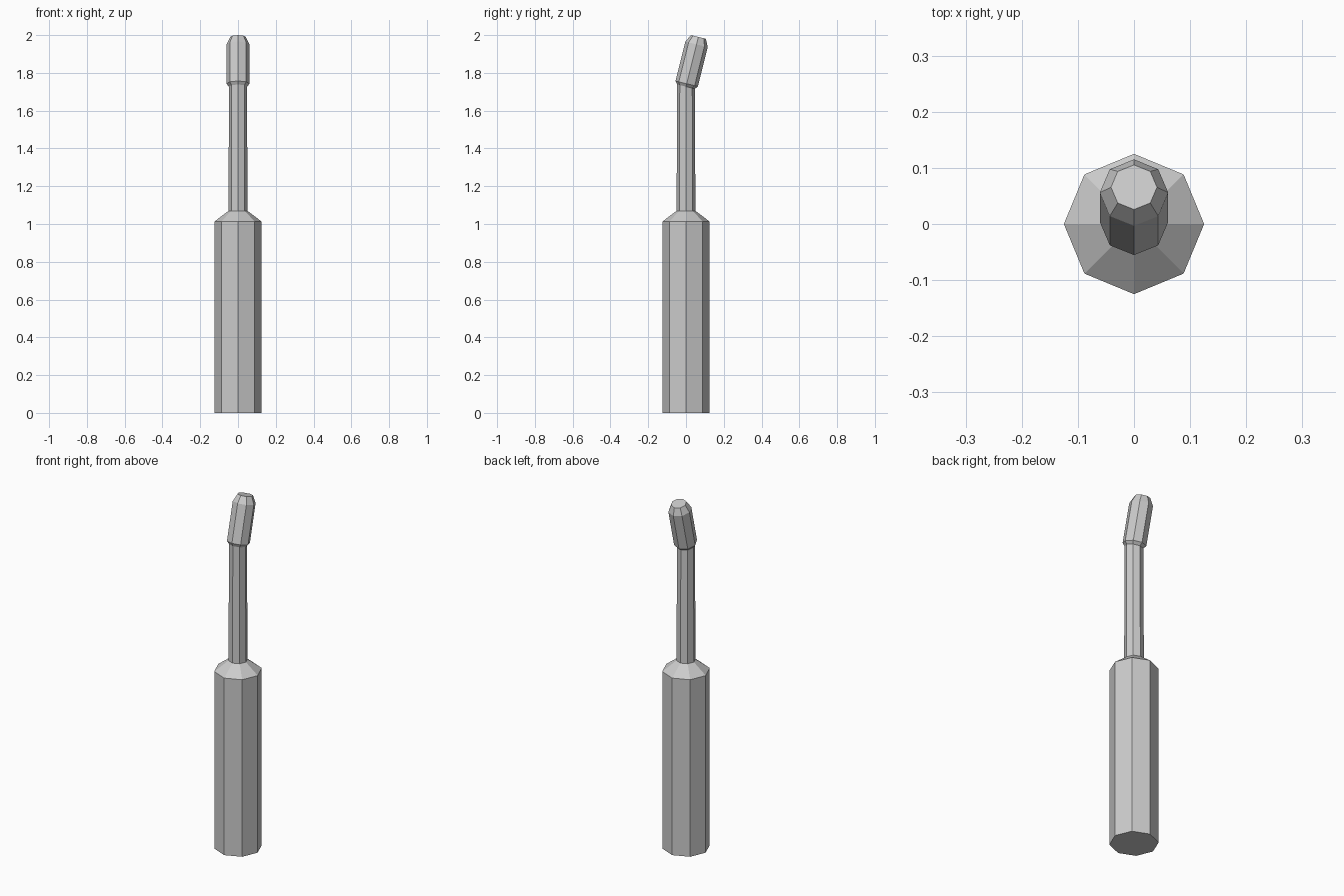
import bpy, bmesh
from math import sin, cos, pi, radians
from mathutils import Vector, Matrix

if "Cube" in bpy.data.objects:
    bpy.data.objects.remove(bpy.data.objects["Cube"])

SIDES = 8
TILT = Matrix.Rotation(radians(-14), 3, 'X')    # head leans towards +y
FLAT = Matrix.Identity(3)
NECK = Vector((0, 0, 1.727))                     # where the head meets the shaft


def loft(name, rings, cap_bottom=False, cap_top=False):
    """Flat-shaded octagonal tube; each ring is (centre, radius, rotation)."""
    bm = bmesh.new()
    loops = []
    for centre, r, rot in rings:
        loops.append([bm.verts.new(Vector(centre) + rot @ Vector(
            (r * cos(2 * pi * i / SIDES), r * sin(2 * pi * i / SIDES), 0)))
            for i in range(SIDES)])
    for a, b in zip(loops, loops[1:]):
        for i in range(SIDES):
            j = (i + 1) % SIDES
            bm.faces.new((a[i], a[j], b[j], b[i]))
    if cap_bottom:
        bm.faces.new(loops[0][::-1])
    if cap_top:
        bm.faces.new(loops[-1])
    mesh = bpy.data.meshes.new(name)
    bm.to_mesh(mesh)
    bm.free()
    obj = bpy.data.objects.new(name, mesh)
    bpy.context.collection.objects.link(obj)
    return obj


# Thick grip with sloped shoulder
loft("handle", [((0, 0, 0), 0.125, FLAT), ((0, 0, 1.013), 0.125, FLAT),
                ((0, 0, 1.07), 0.05, FLAT)], cap_bottom=True)

# Thin shaft, upper end cut to the head's angle
loft("shaft", [((0, 0, 1.07), 0.05, FLAT), (NECK, 0.048, TILT)])

# Tilted head, chamfered at both ends
profile = [(0, 0.048), (0.016, 0.061), (0.231, 0.061), (0.271, 0.041)]
loft("head", [(NECK + TILT @ Vector((0, 0, h)), r, TILT) for h, r in profile],
     cap_top=True)
